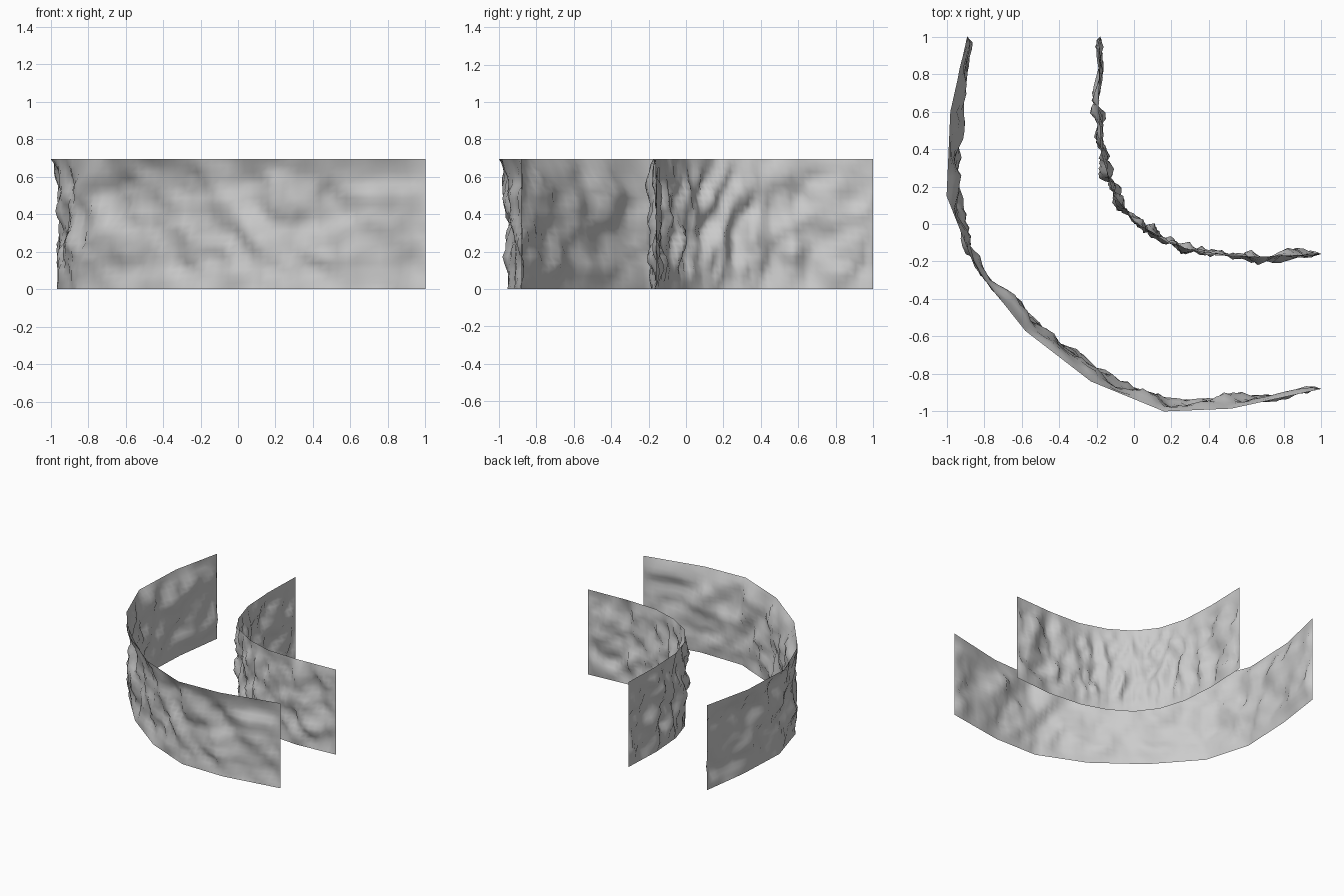
import bpy, bmesh, math
from mathutils import Vector, noise

if "Cube" in bpy.data.objects:
    bpy.data.objects.remove(bpy.data.objects["Cube"])

H = 0.695
COLS, ROWS = 72, 20


def linear(pts, t):
    f = t * (len(pts) - 1)
    i = min(int(f), len(pts) - 2)
    return Vector(pts[i]).lerp(Vector(pts[i + 1]), f - i)


def smooth(pts, t):
    f = t * (len(pts) - 1)
    i = min(int(f), len(pts) - 2)
    u = f - i
    p = [Vector(pts[max(0, min(len(pts) - 1, i + k))]) for k in (-1, 0, 1, 2)]
    return 0.5 * (2 * p[1] + (p[2] - p[0]) * u
                  + (2 * p[0] - 5 * p[1] + 4 * p[2] - p[3]) * u * u
                  + (3 * p[1] - p[0] - 3 * p[2] + p[3]) * u ** 3)


def rock_wall(name, foot, lip, amp, bow, seed):
    """Thin sheet: faceted foot and lip outlines, craggy face between them."""
    bm = bmesh.new()
    grid = []
    for r in range(ROWS + 1):
        v = r / ROWS
        flare = max(0.0, (v - 0.72) / 0.28) ** 1.6      # lip at the top
        mid = min(1.0, 7 * v * (1 - v))                 # 0 on both long edges
        row = []
        for c in range(COLS + 1):
            t = c / COLS
            p = linear(foot, t).lerp(smooth(foot, t), mid)
            p = p.lerp(linear(lip, t), flare)
            d = smooth(foot, min(1, t + .02)) - smooth(foot, max(0, t - .02))
            n = Vector((-d.y, d.x)).normalized()
            # crags plus finer roughness, straight only at the very ends
            q = Vector((t * 20 + v * 1.2, v * 3.6, seed))
            rough = noise.noise(q) + 0.5 * noise.noise(q * 2.1) + 0.2 * noise.noise(q * 4.3)
            fade = mid * min(1.0, 45 * t, 45 * (1 - t))
            p += n * (rough * amp + bow) * fade
            x, y = (max(-1, min(1, k)) for k in p)
            row.append(bm.verts.new((x, y, v * H)))
        grid.append(row)
    for r in range(ROWS):
        for c in range(COLS):
            f = bm.faces.new((grid[r][c], grid[r][c + 1],
                              grid[r + 1][c + 1], grid[r + 1][c]))
            f.smooth = True
    me = bpy.data.meshes.new(name)
    bm.to_mesh(me)
    bm.free()
    ob = bpy.data.objects.new(name, me)
    bpy.context.collection.objects.link(ob)


# Large outer canyon wall
rock_wall("outer_cliff",
          [(-.89, 1), (-.945, .6), (-.965, .17), (-.86, -.19), (-.565, -.525),
           (-.215, -.79), (.16, -.95), (.53, -.955), (1, -.88)],
          [(-.89, 1), (-.98, .6), (-1, .15), (-.85, -.23), (-.58, -.57),
           (-.23, -.84), (.16, -1), (.52, -.985), (1, -.88)], 0.05, 0.018, 3.7)

# Smaller inner canyon wall
rock_wall("inner_cliff",
          [(-.18, 1), (-.195, .66), (-.175, .38), (-.11, .17), (.01, .01),
           (.18, -.095), (.38, -.16), (.66, -.185), (1, -.16)],
          [(-.18, 1), (-.19, .66), (-.175, .38), (-.11, .16), (.01, .005),
           (.18, -.1), (.39, -.165), (.66, -.175), (1, -.16)], 0.055, 0.005, 9.2)
